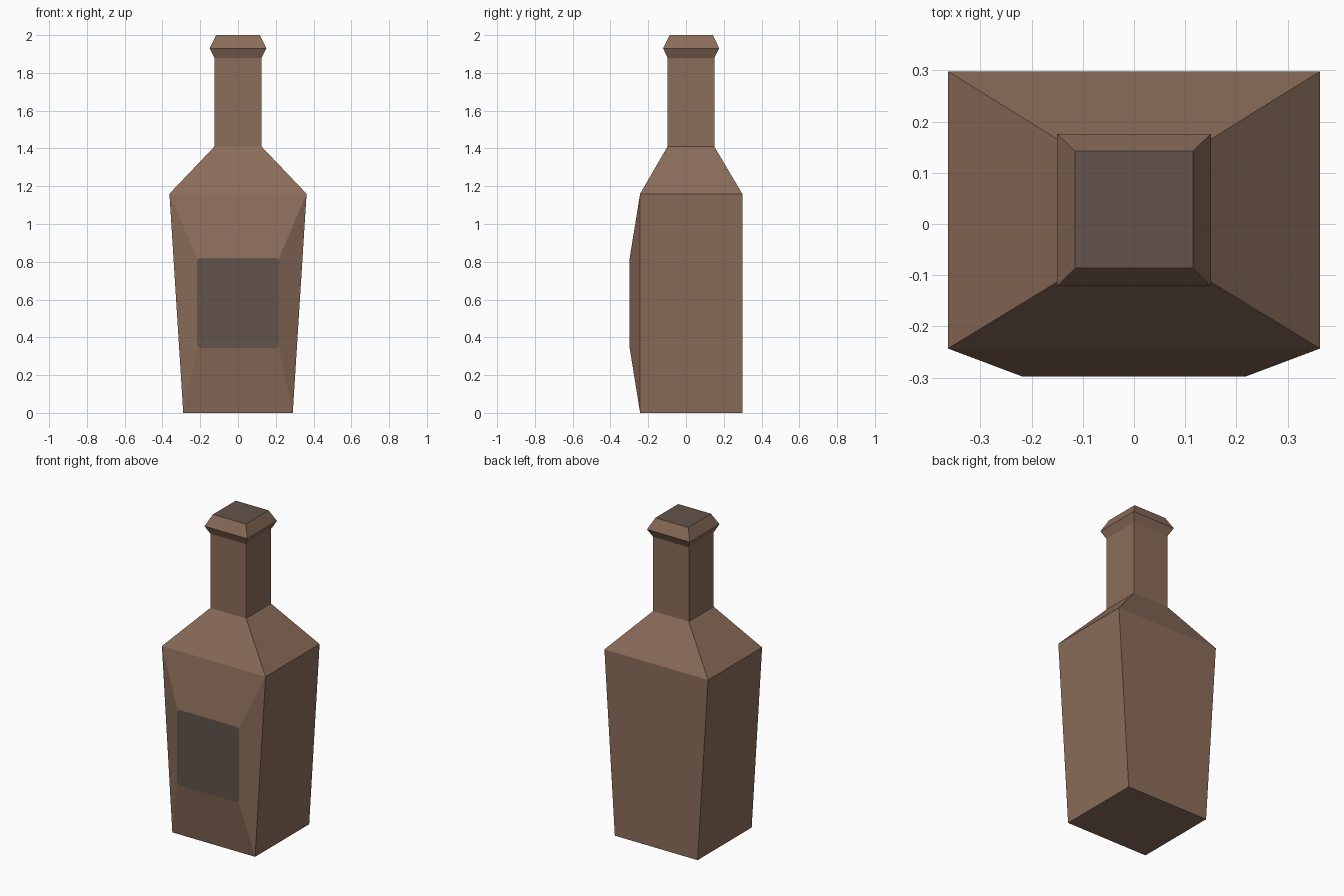
import bpy, bmesh

if "Cube" in bpy.data.objects:
    bpy.data.objects.remove(bpy.data.objects["Cube"])


def material(name, rgb):
    m = bpy.data.materials.new(name)
    m.diffuse_color = (*rgb, 1)
    m.use_nodes = True
    m.node_tree.nodes["Principled BSDF"].inputs["Base Color"].default_value = m.diffuse_color
    return m


brown = material("brown glass", (0.26, 0.153, 0.103))
dark = material("dark label", (0.125, 0.086, 0.07))

# Rectangular cross-sections from base to mouth: z, half width, front y, back y
sections = [
    (0.00, 0.29, -0.243, 0.298),
    (1.16, 0.363, -0.243, 0.298),
    (1.41, 0.125, -0.098, 0.150),
    (1.88, 0.125, -0.098, 0.150),
    (1.93, 0.150, -0.121, 0.176),
    (2.00, 0.115, -0.086, 0.142),
]

bm = bmesh.new()
rings = [[bm.verts.new(p) for p in ((-w, f, z), (w, f, z), (w, b, z), (-w, b, z))]
         for z, w, f, b in sections]
walls = []
for lo, hi in zip(rings, rings[1:]):
    for i in range(4):
        j = (i + 1) % 4
        walls.append(bm.faces.new((lo[i], lo[j], hi[j], hi[i])))
bm.faces.new(rings[0][::-1])
mouth = bm.faces.new(rings[-1])
mouth.material_index = 1

# Raised label panel on the front wall
label = walls[0]
bmesh.ops.inset_individual(bm, faces=[label], thickness=0.1)
for v in label.verts:
    v.co = (0.217 if v.co.x > 0 else -0.217, -0.298, 0.82 if v.co.z > 0.58 else 0.343)
bmesh.ops.bevel(bm, geom=list(label.verts), offset=0.012, segments=1,
                affect='VERTICES')

# Only the flat label plane and the mouth are dark
bm.normal_update()
for f in bm.faces:
    on_label = all(abs(v.co.y + 0.298) < 0.001 for v in f.verts)
    f.material_index = int(on_label or f.calc_center_median().z > 1.995)

mesh = bpy.data.meshes.new("bottle")
bm.to_mesh(mesh)
bm.free()
mesh.materials.append(brown)
mesh.materials.append(dark)
bottle = bpy.data.objects.new("bottle", mesh)
bpy.context.collection.objects.link(bottle)
